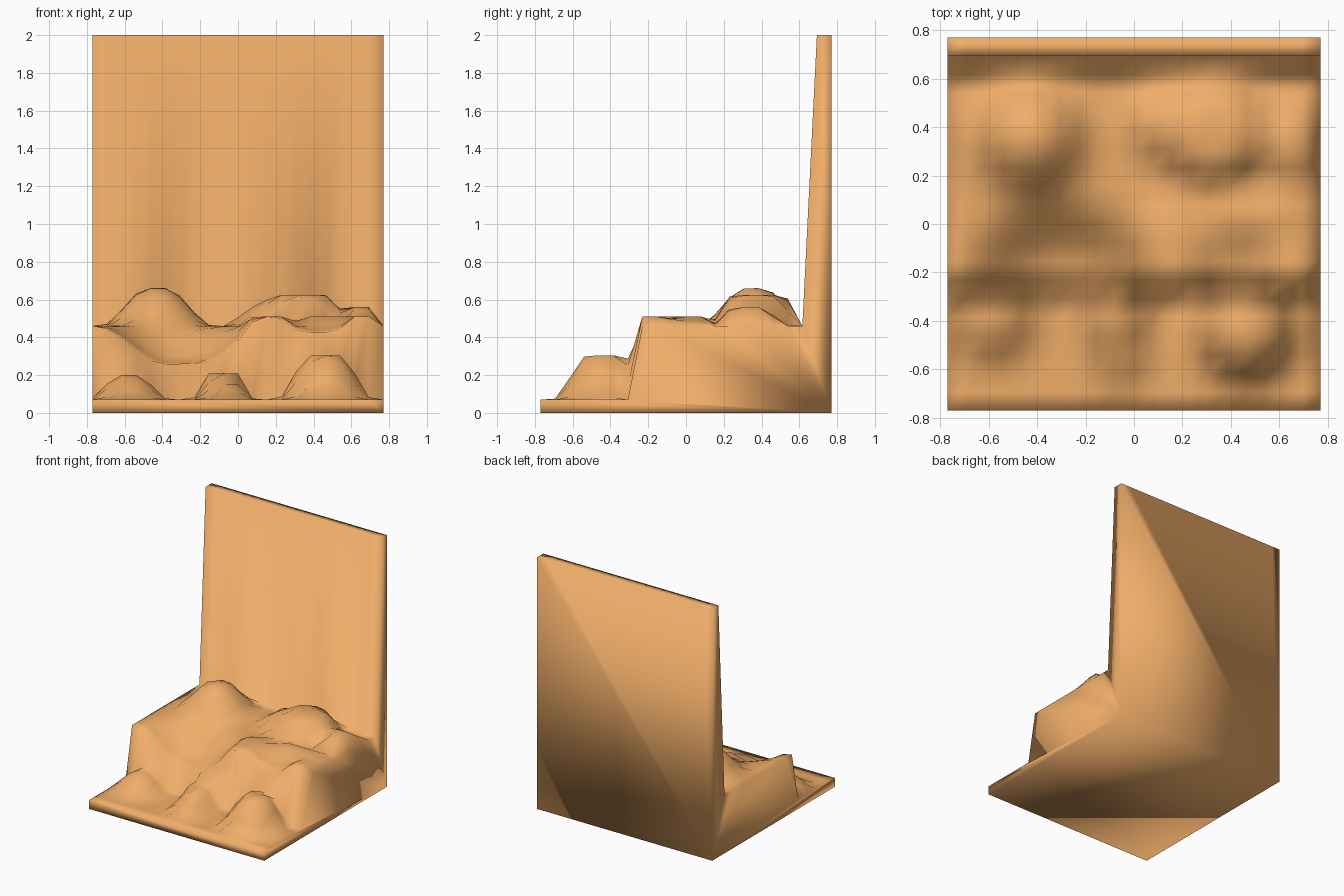
import bpy, math

if "Cube" in bpy.data.objects:
    bpy.data.objects.remove(bpy.data.objects["Cube"])

N = 20                      # cells per side
HALF = 0.77
STEP = 2 * HALF / N
GROUND, TERRACE, WALL_TOP = 0.07, 0.46, 2.0


def bump(x, y, cx, cy, rx, ry, h, core):
    """Flat-topped smooth mound (negative h digs a hollow)."""
    d = math.hypot((x - cx) / rx, (y - cy) / ry)
    t = max(0.0, min(1.0, (1 - d) / (1 - core)))
    return h * t * t * (3 - 2 * t)


# Mounds: centre x, y, radius x, y, height, flat-core fraction
FRONT_MOUNDS = [
    (-0.58, -0.37, 0.22, 0.26, 0.13, 0.20),
    (-0.08, -0.36, 0.17, 0.20, 0.14, 0.46),
    (-0.06, -0.52, 0.15, 0.17, 0.08, 0.40),
    (0.46, -0.43, 0.26, 0.28, 0.235, 0.32),
]
TERRACE_HILLS = [
    (-0.43, 0.36, 0.30, 0.30, 0.20, 0.18),
    (0.33, 0.38, 0.29, 0.27, 0.165, 0.48),
    (0.11, 0.42, 0.17, 0.20, 0.10, 0.30),
    (0.65, 0.33, 0.14, 0.21, 0.10, 0.40),
    (0.15, -0.12, 0.17, 0.30, 0.05, 0.45),
    (0.50, 0.04, 0.28, 0.14, 0.05, 0.50),
    (0.65, -0.20, 0.12, 0.25, 0.05, 0.40),
]
TERRACE_HOLLOWS = [
    (-0.30, -0.25, 0.45, 0.40, -0.20, 0.22),
    (0.42, -0.24, 0.18, 0.16, -0.035, 0.30),
]


def height(i, j):
    x, y = -HALF + i * STEP, -HALF + j * STEP
    if j >= N - 1:
        return WALL_TOP
    if j <= 6:
        return GROUND + max(bump(x, y, *m) for m in FRONT_MOUNDS)
    if j == N - 2 or i in (0, N):
        return TERRACE
    return (TERRACE + max(bump(x, y, *m) for m in TERRACE_HILLS)
            + sum(bump(x, y, *m) for m in TERRACE_HOLLOWS))


# Height-field top: front ground, raised terrace and back wall
def idx(i, j):
    return j * (N + 1) + i


verts = [(-HALF + i * STEP, -HALF + j * STEP, height(i, j))
         for j in range(N + 1) for i in range(N + 1)]
faces = [(idx(i, j), idx(i + 1, j), idx(i + 1, j + 1), idx(i, j + 1))
         for j in range(N) for i in range(N)]

# Four base corners, then the sides and underside close the solid
b = len(verts)
verts += [(-HALF, -HALF, 0), (HALF, -HALF, 0), (HALF, HALF, 0), (-HALF, HALF, 0)]
R = range(N + 1)
faces += [
    [b, b + 1] + [idx(i, 0) for i in reversed(R)],          # front
    [b + 1, b + 2] + [idx(N, j) for j in reversed(R)],      # right
    [b + 2, b + 3] + [idx(i, N) for i in R],                # back
    [b + 3, b] + [idx(0, j) for j in R],                    # left
    [b + 3, b + 2, b + 1, b],                               # underside
]

mesh = bpy.data.meshes.new("stepped_terrain")
mesh.from_pydata(verts, [], faces)
for p in mesh.polygons:
    p.use_smooth = True
mesh.update()
terrain = bpy.data.objects.new("stepped_terrain", mesh)
bpy.context.collection.objects.link(terrain)

# Sandy orange colour
mat = bpy.data.materials.new("sand")
mat.diffuse_color = (0.87, 0.42, 0.14, 1)
mat.use_nodes = True
mat.node_tree.nodes["Principled BSDF"].inputs["Base Color"].default_value = mat.diffuse_color
mesh.materials.append(mat)
